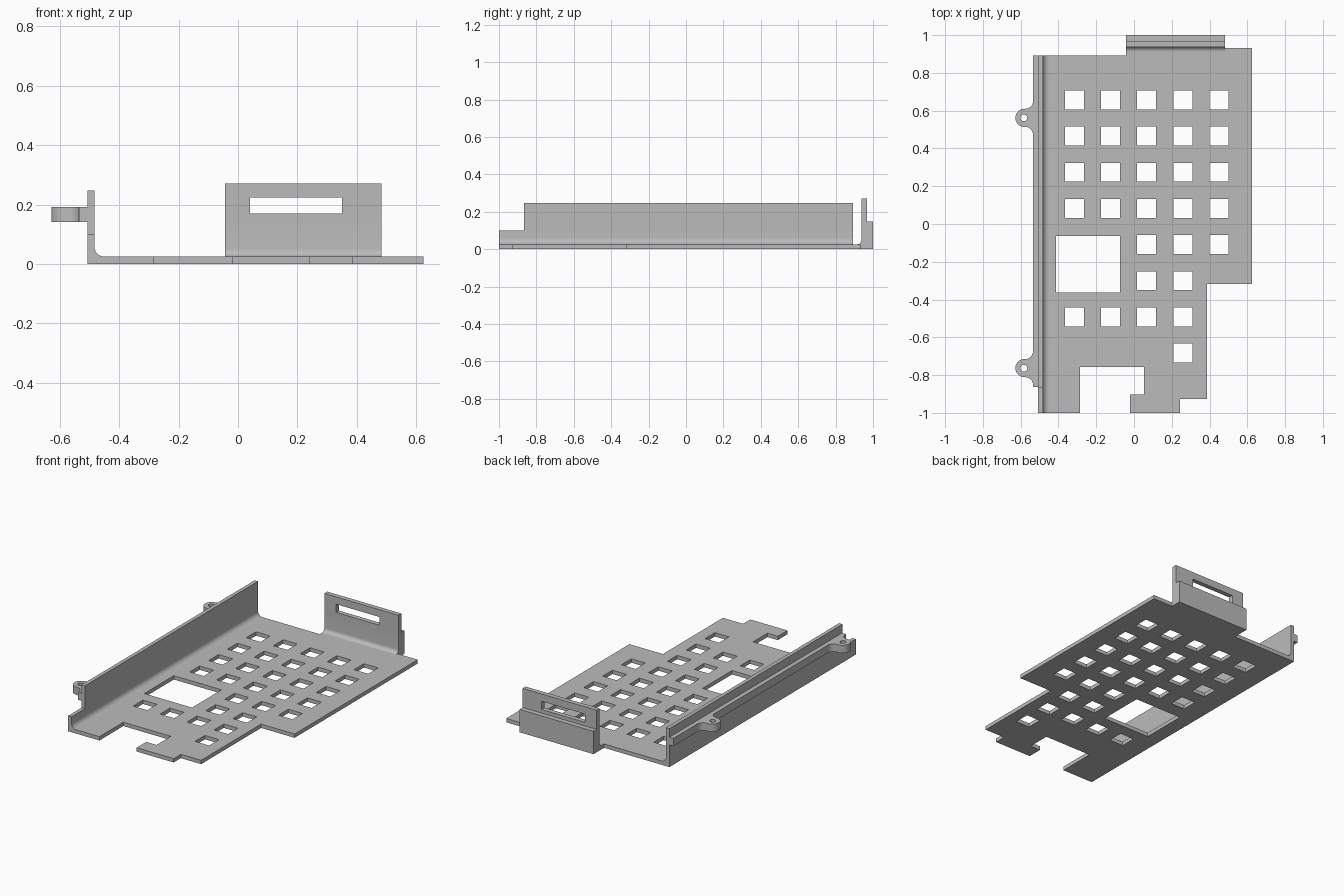
import bpy, bmesh
from math import sin, cos, pi, radians
from mathutils import Matrix

cube = bpy.data.objects.get("Cube")
if cube:
    bpy.data.objects.remove(cube, do_unlink=True)

metal = bpy.data.materials.new("plain_grey")
metal.use_nodes = True
grey = (0.5, 0.5, 0.5, 1)
metal.diffuse_color = grey
metal.node_tree.nodes["Principled BSDF"].inputs["Base Color"].default_value = grey

T = 0.025            # sheet thickness
# Axis maps: profile (u, v) and extrusion w to world axes
XY = Matrix.Identity(4)
XZ = Matrix(((1, 0, 0, 0), (0, 0, 1, 0), (0, 1, 0, 0), (0, 0, 0, 1)))
YZ = Matrix(((0, 0, 1, 0), (1, 0, 0, 0), (0, 1, 0, 0), (0, 0, 0, 1)))


def arc(cx, cy, r, start, end, n=8):
    angles = [radians(start + (end - start) * i / n) for i in range(n + 1)]
    return [(cx + r * cos(a), cy + r * sin(a)) for a in angles]


def rect(x0, x1, y0, y1):
    return [(x0, y0), (x1, y0), (x1, y1), (x0, y1)]


def prism(name, loops, lo, hi, axes=XY):
    """Extrude an outline with optional holes from lo to hi."""
    curve = bpy.data.curves.new(name, "CURVE")
    curve.dimensions = "2D"
    curve.fill_mode = "BOTH"
    curve.extrude = (hi - lo) / 2
    for loop in loops:
        spline = curve.splines.new("POLY")
        spline.points.add(len(loop) - 1)
        for point, (u, v) in zip(spline.points, loop):
            point.co = (u, v, 0, 1)
        spline.use_cyclic_u = True
    obj = bpy.data.objects.new(name, curve)
    bpy.context.collection.objects.link(obj)
    bpy.ops.object.select_all(action="DESELECT")
    bpy.context.view_layer.objects.active = obj
    obj.select_set(True)
    bpy.ops.object.convert(target="MESH")
    obj = bpy.context.object
    bm = bmesh.new()
    bm.from_mesh(obj.data)
    bmesh.ops.transform(bm, matrix=axes @ Matrix.Translation((0, 0, (lo + hi) / 2)), verts=bm.verts)
    bmesh.ops.remove_doubles(bm, verts=bm.verts, dist=1e-5)
    bmesh.ops.dissolve_limit(bm, angle_limit=0.01, verts=bm.verts, edges=bm.edges)
    bmesh.ops.recalc_face_normals(bm, faces=bm.faces)
    bm.to_mesh(obj.data)
    bm.free()
    obj.data.materials.clear()
    obj.data.materials.append(metal)
    bpy.ops.object.shade_smooth_by_angle(angle=radians(30))
    return obj


# Floor plate with its notched outline, window and grid of vents
outline = [(-0.45, -1), (-0.285, -1), (-0.285, -0.757), (0.053, -0.757),
           (0.053, -0.903), (-0.02, -0.903), (-0.02, -1), (0.243, -1),
           (0.243, -0.927), (0.387, -0.927), (0.387, -0.318), (0.625, -0.318),
           (0.625, 0.932), (0.483, 0.932), (0.483, 0.913), (-0.043, 0.913),
           (-0.043, 0.893), (-0.45, 0.893)]
holes = [rect(-0.412, -0.073, -0.363, -0.063)]
vent_rows = ["01234"] * 4 + ["234", "23", "0123", "3"]
for row, columns in enumerate(vent_rows):
    for column in map(int, columns):
        x, y = -0.316 + 0.1915 * column, 0.657 - 0.1915 * row
        holes.append(rect(x - 0.05, x + 0.05, y - 0.05, y + 0.05))
prism("floor_plate", [outline] + holes, 0, T)

# Long side wall: filleted foot, then the shorter upper wall
foot = [(-0.45, 0), (-0.45, T)] + arc(-0.45, 0.058, 0.033, 270, 180)[1:]
foot += [(-0.483, 0.1), (-0.507, 0.1), (-0.507, 0)]
prism("side_wall_foot", [foot], -1, 0.893, XZ)
prism("side_wall", [rect(-0.507, -0.483, -0.865, 0.893)], 0.1, 0.247)

# Outer rail with two rounded screw lugs
rail = [(-0.507, 0.893), (-0.535, 0.893)]
screw_holes = []
for y in (0.562, -0.763):
    rail += arc(-0.575, y + 0.088, 0.04, 0, -90)
    rail += arc(-0.58, y, 0.048, 90, 270, 16)
    rail += arc(-0.575, y - 0.088, 0.04, 90, 0)
    screw_holes.append(arc(-0.583, y, 0.018, 0, 345, 23))
rail += [(-0.535, -0.862), (-0.507, -0.862)]
prism("lug_rail", [rail] + screw_holes, 0.142, 0.192)

# End tab: thick filleted base and a slotted plate above it
base = [(0.913, 0), (1, 0), (1, 0.147), (0.938, 0.147)]
base += arc(0.913, 0.05, 0.025, 0, -90)
prism("end_tab_base", [base], -0.043, 0.483, YZ)
prism("end_tab_plate", [rect(-0.043, 0.483, 0.147, 0.27), rect(0.04, 0.35, 0.17, 0.223)],
      0.938, 0.968, XZ)
